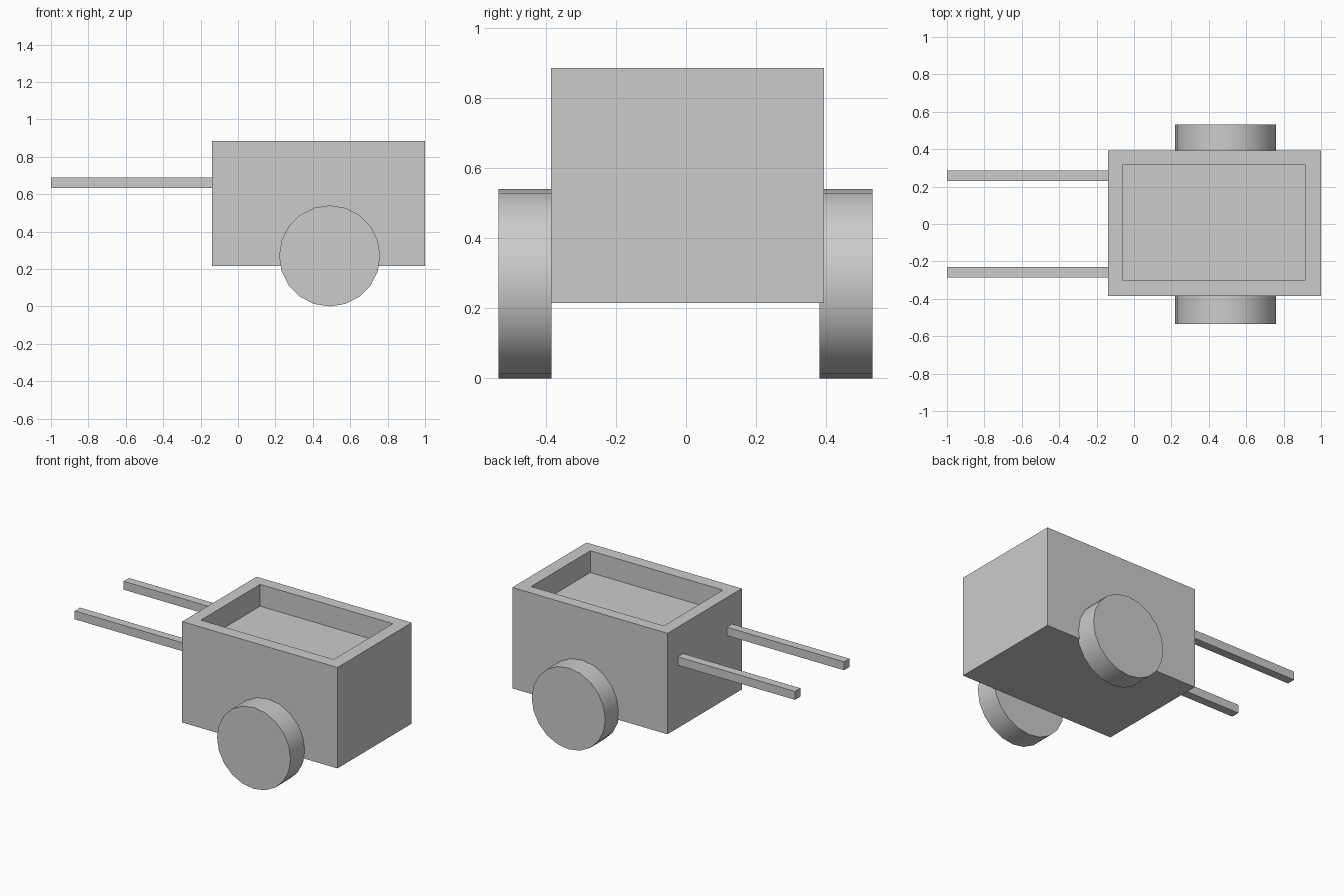
import bpy, bmesh, math

if "Cube" in bpy.data.objects:
    bpy.data.objects.remove(bpy.data.objects["Cube"])


def new_object(name, bm):
    mesh = bpy.data.meshes.new(name)
    bm.to_mesh(mesh)
    bm.free()
    obj = bpy.data.objects.new(name, mesh)
    bpy.context.collection.objects.link(obj)
    return obj


def box_bmesh(x, y, z):
    bm = bmesh.new()
    bmesh.ops.create_cube(bm, size=1)
    for v in bm.verts:
        for i, (lo, hi) in enumerate((x, y, z)):
            v.co[i] = hi if v.co[i] > 0 else lo
    return bm


# Cart body: solid block with a shallow rimmed tray on top
bm = box_bmesh((-0.14, 1.0), (-0.385, 0.394), (0.215, 0.885))
top = max(bm.faces, key=lambda f: f.calc_center_median().z)
bmesh.ops.inset_region(bm, faces=[top], thickness=0.08)
for v in top.verts:
    v.co.x = 0.915 if v.co.x > 0.4 else -0.06
    v.co.y = 0.318 if v.co.y > 0 else -0.303
floor = bmesh.ops.extrude_discrete_faces(bm, faces=[top])["faces"][0]
for v in floor.verts:
    v.co.z -= 0.145
bmesh.ops.recalc_face_normals(bm, faces=bm.faces)
new_object("cart_body", bm)

# Pull handles
for side, y in (("left", 0.257), ("right", -0.257)):
    new_object(side + "_handle",
               box_bmesh((-1.0, -0.13), (y - 0.028, y + 0.028), (0.632, 0.688)))

# Wheels
for side, y in (("left", 0.457), ("right", -0.459)):
    bpy.ops.mesh.primitive_cylinder_add(
        vertices=20, radius=0.27, depth=0.151,
        location=(0.49, y, 0.27), rotation=(math.pi / 2, 0, 0))
    bpy.context.object.name = side + "_wheel"
    bpy.ops.object.shade_smooth_by_angle(angle=math.radians(30))
